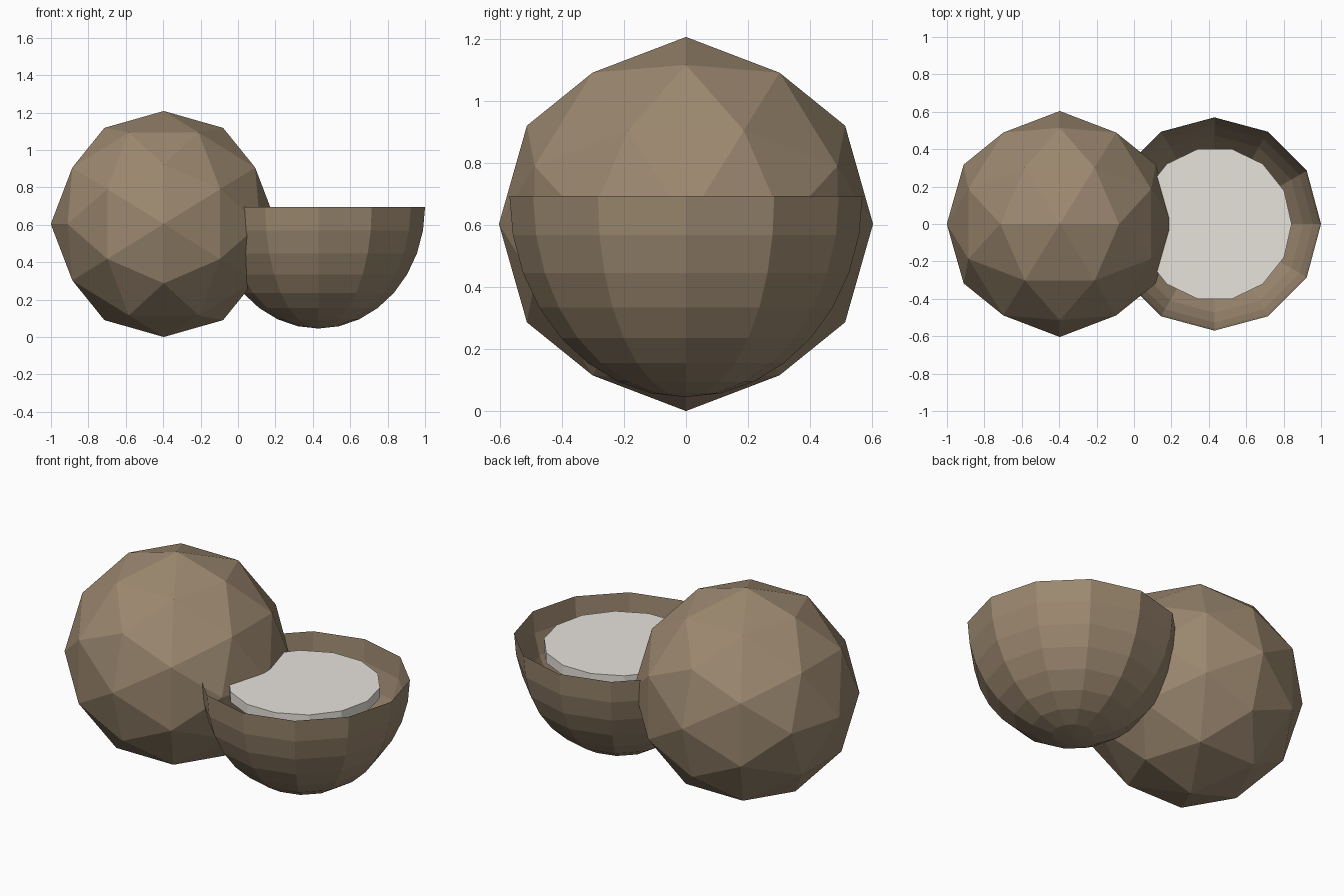
import bpy, bmesh
from math import sin, cos, pi
from mathutils import Vector

if "Cube" in bpy.data.objects:
    bpy.data.objects.remove(bpy.data.objects["Cube"])


def material(name, color):
    m = bpy.data.materials.new(name)
    m.diffuse_color = (*color, 1)
    m.use_nodes = True
    m.node_tree.nodes["Principled BSDF"].inputs["Base Color"].default_value = m.diffuse_color
    return m


def finish(bm, name, mat, location):
    bmesh.ops.recalc_face_normals(bm, faces=bm.faces[:])
    mesh = bpy.data.meshes.new(name)
    bm.to_mesh(mesh)
    bm.free()
    mesh.materials.append(mat)
    obj = bpy.data.objects.new(name, mesh)
    obj.location = location
    bpy.context.collection.objects.link(obj)
    return obj


husk = material("husk_brown", (0.33, 0.245, 0.16))
flesh = material("flesh_white", (0.8, 0.77, 0.72))

# Whole coconut: axis-aligned icosahedron, each edge split once onto the sphere
R = 0.604
corners = []
for a in (-0.526, 0.526):
    for b in (-0.851, 0.851):
        corners += [Vector((b, a, 0)), Vector((a, 0, b)), Vector((0, b, a))]
points = list(corners)
for i, p in enumerate(corners):
    for q in corners[:i]:
        if (p - q).length < 1.1:
            points.append(p + q)
bm = bmesh.new()
for p in points:
    bm.verts.new(p.normalized() * R)
bmesh.ops.convex_hull(bm, input=bm.verts[:])
finish(bm, "whole_coconut", husk, (-0.397, 0, R))

# Half shell: open 12-sided bowl with an elliptical profile
SIDES, BANDS, RADIUS, DEPTH = 12, 8, 0.57, 0.65
bm = bmesh.new()
rings = []
for k in range(BANDS):
    t = k * pi / 2 / BANDS
    rings.append([bm.verts.new((RADIUS * cos(t) * cos(2 * pi * j / SIDES),
                                RADIUS * cos(t) * sin(2 * pi * j / SIDES),
                                -DEPTH * sin(t))) for j in range(SIDES)])
pole = bm.verts.new((0, 0, -DEPTH))
for j in range(SIDES):
    n = (j + 1) % SIDES
    for up, low in zip(rings, rings[1:]):
        bm.faces.new((up[j], low[j], low[n], up[n]))
    bm.faces.new((rings[-1][j], pole, rings[-1][n]))
finish(bm, "half_shell", husk, (0.43, 0, 0.695))

# White flesh: thin 14-sided disc just below the rim
bm = bmesh.new()
disc = [bm.verts.new((0.411 * cos(2 * pi * j / 14), 0.411 * sin(2 * pi * j / 14), 0))
        for j in range(14)]
face = bm.faces.new(disc)
top = bmesh.ops.extrude_face_region(bm, geom=[face], use_keep_orig=True)
bmesh.ops.translate(bm, vec=(0, 0, 0.06),
                    verts=[v for v in top["geom"] if isinstance(v, bmesh.types.BMVert)])
finish(bm, "flesh_disc", flesh, (0.432, 0, 0.597))
